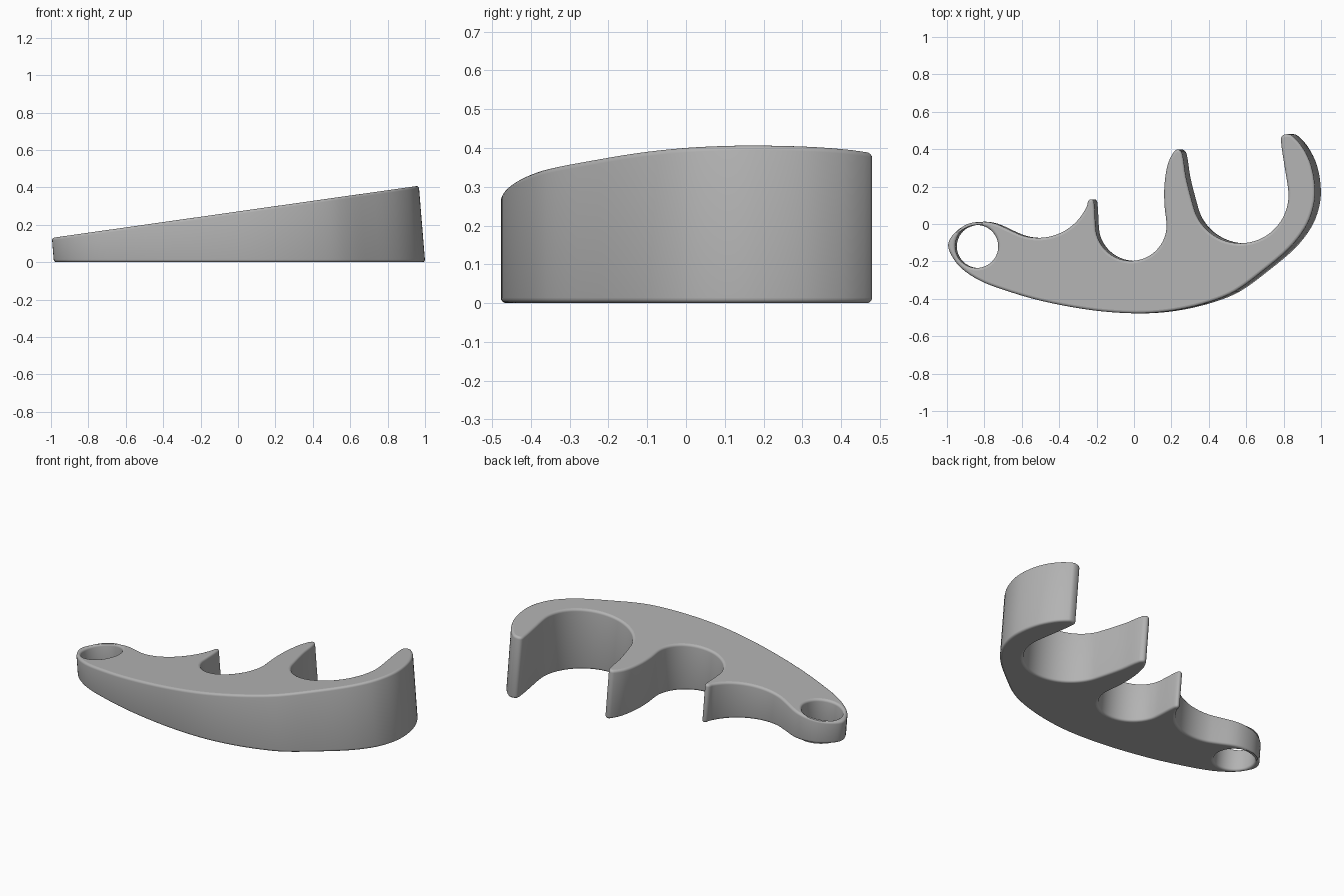
import bpy, bmesh, math
from mathutils import Vector
from mathutils.geometry import interpolate_bezier

if "Cube" in bpy.data.objects:
    bpy.data.objects.remove(bpy.data.objects["Cube"])

LEAN = 0.082      # sideways lean of the walls per unit of height
RIM = 0.014       # radius of the rounded rims


def top_z(x):
    return 0.271 + 0.142 * x


def arc(cx, cy, r, a0, a1, n):
    return [(cx + r * math.cos(math.radians(a0 + (a1 - a0) * i / n)),
             cy + r * math.sin(math.radians(a0 + (a1 - a0) * i / n))) for i in range(n + 1)]


def smooth_loop(pts, steps=4):
    """Closed smooth curve through the points."""
    p = [Vector((x, y, 0)) for x, y in pts]
    n = len(p)
    tan = [(p[(i + 1) % n] - p[i - 1]).normalized() for i in range(n)]
    out = []
    for i in range(n):
        j = (i + 1) % n
        h = (p[j] - p[i]).length / 3
        out += interpolate_bezier(p[i], p[i] + tan[i] * h, p[j] - tan[j] * h, p[j], steps + 1)[:-1]
    return out


def offset(loop, d):
    """Shift a loop toward the solid (on its left) by d."""
    n = len(loop)
    res = []
    for i, q in enumerate(loop):
        t = (loop[(i + 1) % n] - loop[i - 1]).normalized()
        res.append(q + Vector((-t.y, t.x, 0)) * d)
    return res


def add_wall(bm, loop):
    """Leaning wall with rounded rims; returns bottom and top edge loops."""
    rings = []
    quarter = [math.radians(a) for a in (0, 22.5, 45, 67.5, 90)]
    prof = [(RIM * (1 - math.sin(a)), RIM * (1 - math.cos(a)), False) for a in quarter]
    prof += [(RIM * (1 - math.cos(a)), RIM * (1 - math.sin(a)), True) for a in quarter]
    for inset, drop, upper in prof:
        ring = []
        for q, base in zip(offset(loop, inset), loop):
            z = top_z(q.x) - drop if upper else drop
            ring.append(bm.verts.new((q.x + LEAN * (top_z(base.x) - z), q.y, z)))
        rings.append(ring)
    n = len(loop)
    for a, b in zip(rings, rings[1:]):
        for i in range(n):
            j = (i + 1) % n
            bm.faces.new((a[i], a[j], b[j], b[i])).smooth = True
    return [[bm.edges.get((r[i], r[(i + 1) % n])) for i in range(n)] for r in (rings[0], rings[-1])]


# Outline of the sloping top, counter-clockwise from the ring end
outline = [(-0.995, -0.11), (-0.97, -0.18), (-0.92, -0.24), (-0.83, -0.30), (-0.71, -0.348),
           (-0.50, -0.41), (-0.26, -0.456), (-0.07, -0.475), (0.09, -0.476), (0.25, -0.456),
           (0.41, -0.415), (0.54, -0.36), (0.69, -0.25), (0.83, -0.13), (0.915, -0.02),
           (0.955, 0.08), (0.967, 0.18), (0.947, 0.31), (0.90, 0.41), (0.842, 0.474),
           (0.815, 0.48), (0.79, 0.47), (0.785, 0.44), (0.802, 0.32)]
outline += arc(0.567, 0.155, 0.258, 8, -168, 14)                      # large cup
outline += [(0.277, 0.25), (0.257, 0.375), (0.237, 0.398), (0.214, 0.388),
            (0.18, 0.32), (0.162, 0.21), (0.162, 0.10)]               # tall finger
outline += arc(-0.017, -0.007, 0.19, 4, -180, 13)                     # middle cup
outline += [(-0.213, 0.10), (-0.222, 0.13), (-0.243, 0.127)]          # short finger
outline += arc(-0.513, 0.21, 0.284, -24, -118, 8)                     # shallow cup
outline += [(-0.745, 0.003), (-0.82, 0.012), (-0.895, -0.003), (-0.96, -0.048)]

bm = bmesh.new()
outer = add_wall(bm, smooth_loop(outline))
hole = [Vector((x, y, 0)) for x, y in arc(-0.842, -0.12, 0.115, 0, -360, 48)[:-1]]
inner = add_wall(bm, hole)

# Flat caps with a crisp shading border
for k in range(2):
    edges = outer[k] + inner[k]
    res = bmesh.ops.triangle_fill(bm, edges=edges, use_beauty=True,
                                  normal=(0, 0, -1 if k == 0 else 1))
    for f in res["geom"]:
        if isinstance(f, bmesh.types.BMFace):
            f.smooth = False
    for e in edges:
        e.smooth = False
bmesh.ops.recalc_face_normals(bm, faces=bm.faces)

mesh = bpy.data.meshes.new("hook_holder")
bm.to_mesh(mesh)
bm.free()
body = bpy.data.objects.new("hook_holder", mesh)
bpy.context.collection.objects.link(body)

grey = bpy.data.materials.new("plain grey")
grey.diffuse_color = (0.45, 0.45, 0.45, 1)
grey.use_nodes = True
grey.node_tree.nodes["Principled BSDF"].inputs["Base Color"].default_value = grey.diffuse_color
mesh.materials.append(grey)
